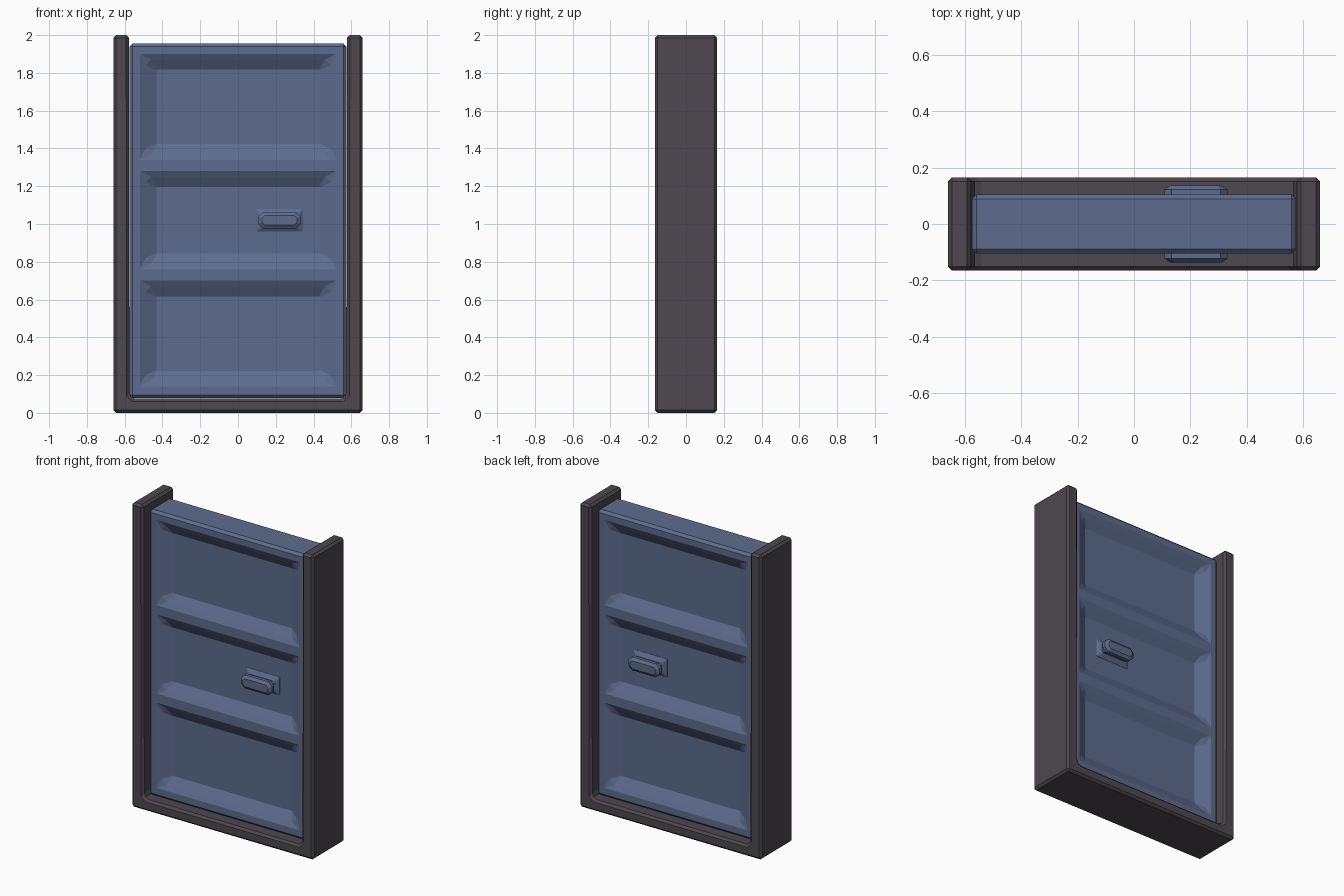
import bpy, bmesh

if "Cube" in bpy.data.objects:
    bpy.data.objects.remove(bpy.data.objects["Cube"])


def material(name, rgb):
    m = bpy.data.materials.new(name)
    m.diffuse_color = (*rgb, 1)
    m.use_nodes = True
    m.node_tree.nodes["Principled BSDF"].inputs["Base Color"].default_value = m.diffuse_color
    return m


BLUE = material("blue_paint", (0.11, 0.15, 0.27))
DARK = material("dark_frame", (0.075, 0.065, 0.078))


def make_object(name, bm, mat):
    bmesh.ops.recalc_face_normals(bm, faces=bm.faces)
    me = bpy.data.meshes.new(name)
    bm.to_mesh(me)
    bm.free()
    ob = bpy.data.objects.new(name, me)
    bpy.context.collection.objects.link(ob)
    me.materials.append(mat)
    return ob


def bevel(ob, width, segments=1):
    mod = ob.modifiers.new("bevel", 'BEVEL')
    mod.width = width
    mod.segments = segments
    mod.limit_method = 'ANGLE'


def extrude_profile(name, profile, y0, y1, mat):
    bm = bmesh.new()
    face = bm.faces.new([bm.verts.new((x, y0, z)) for x, z in profile])
    ext = bmesh.ops.extrude_face_region(bm, geom=[face])
    for v in ext["geom"]:
        if isinstance(v, bmesh.types.BMVert):
            v.co.y = y1
    return make_object(name, bm, mat)


def loft(name, cx, cz, rings, side, mat):
    """Loft of corner-cut rectangles; each ring is (half x, half z, corner, y)."""
    bm = bmesh.new()
    loops = []
    for hx, hz, c, y in rings:
        pts = [(hx, hz - c), (hx - c, hz), (c - hx, hz), (-hx, hz - c),
               (-hx, c - hz), (c - hx, -hz), (hx - c, -hz), (hx, c - hz)]
        loops.append([bm.verts.new((cx + x, y * side, cz + z)) for x, z in pts])
    for a, b in zip(loops, loops[1:]):
        for i in range(8):
            j = (i + 1) % 8
            bm.faces.new((a[i], a[j], b[j], b[i]))
    bm.faces.new(loops[0])
    bm.faces.new(loops[-1])
    return make_object(name, bm, mat)


# U-shaped frame: two jambs and a sill with small inner fillets
frame = extrude_profile("door_frame", [
    (-0.66, 0), (0.66, 0), (0.66, 2), (0.578, 2), (0.575, 0.095),
    (0.555, 0.075), (-0.555, 0.075), (-0.575, 0.095), (-0.578, 2), (-0.66, 2)],
    -0.165, 0.165, DARK)
bevel(frame, 0.02)

# Door slab
X, Z0, Z1 = 0.575, 0.08, 1.955
slab = extrude_profile("door_slab", [(-X, Z0), (X, Z0), (X, Z1), (-X, Z1)],
                       -0.105, 0.105, BLUE)
bevel(slab, 0.016)

# Stepped recessed panels on both faces
for z0, z1 in ((0.14, 0.70), (0.76, 1.28), (1.34, 1.90)):
    h = (z1 - z0) / 2
    for side in (-1, 1):
        cutter = loft("panel_cutter", 0, (z0 + z1) / 2, [
            (0.52, h, 0.004, 0.13), (0.52, h, 0.004, 0.105),
            (0.49, h - 0.03, 0.03, 0.088),
            (0.432, h - 0.083, 0.004, 0.055)], side, BLUE)
        cutter.hide_render = True
        cutter.hide_viewport = True
        cut = slab.modifiers.new("panel", 'BOOLEAN')
        cut.operation = 'DIFFERENCE'
        cut.solver = 'EXACT'
        cut.object = cutter

# Pull handles with flared bases, front and back
for side, name in ((-1, "front_handle"), (1, "back_handle")):
    loft(name, 0.22, 1.02, [
        (0.123, 0.06, 0.004, 0.05), (0.123, 0.06, 0.004, 0.057),
        (0.095, 0.032, 0.01, 0.075), (0.095, 0.032, 0.012, 0.09),
        (0.112, 0.044, 0.025, 0.1), (0.112, 0.044, 0.025, 0.122),
        (0.092, 0.026, 0.015, 0.136)], side, BLUE)
